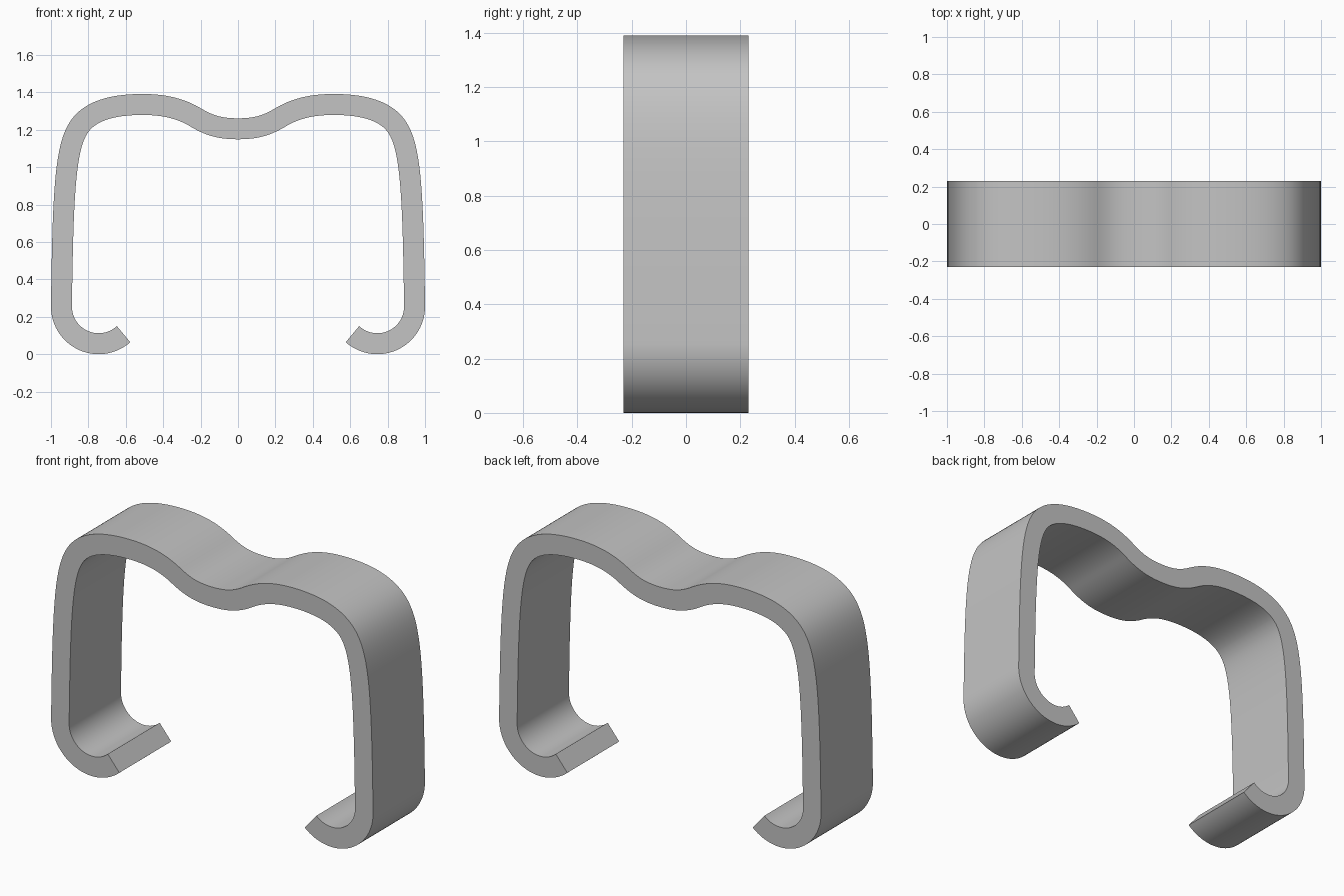
import bpy, bmesh, math
from mathutils import Vector
from mathutils.geometry import interpolate_bezier

cube = bpy.data.objects.get("Cube")
if cube:
    bpy.data.objects.remove(cube, do_unlink=True)

HALF_WALL = 0.056
HALF_DEPTH = 0.23

grey = bpy.data.materials.new("plain_grey")
grey.use_nodes = True
grey.diffuse_color = (0.55, 0.55, 0.55, 1)
grey.node_tree.nodes["Principled BSDF"].inputs["Base Color"].default_value = (0.55, 0.55, 0.55, 1)

# Centre line of one half: saddle, shoulder, side wall
segments = [
    [(0, 1.205), (0.09, 1.205), (0.15, 1.22), (0.225, 1.265)],
    [(0.225, 1.265), (0.31, 1.316), (0.40, 1.335), (0.51, 1.335)],
    [(0.51, 1.335), (0.65, 1.335), (0.755, 1.31), (0.82, 1.25)],
    [(0.82, 1.25), (0.92, 1.157), (0.935, 0.95), (0.944, 0.255)],
]
half = [Vector((0, 1.205))]
for seg in segments:
    half += [p.to_2d() for p in interpolate_bezier(*[Vector(p).to_3d() for p in seg], 20)[1:]]

# Curled foot
steps = 30
for i in range(1, steps + 1):
    a = math.radians(-132 * i / steps)
    half.append(Vector((0.745 + 0.199 * math.cos(a), 0.255 + 0.199 * math.sin(a))))

# Mirror the centre line
path = [Vector((-p.x, p.y)) for p in reversed(half[1:])] + half


# Thicken the centre line and extrude it in depth
bm = bmesh.new()
rings = []
for i, p in enumerate(path):
    t = (path[min(i + 1, len(path) - 1)] - path[max(i - 1, 0)]).normalized()
    n = Vector((-t.y, t.x)) * HALF_WALL
    ring = []
    for side, y in ((1, -1), (1, 1), (-1, 1), (-1, -1)):
        q = p + n * side
        ring.append(bm.verts.new((q.x, y * HALF_DEPTH, q.y)))
    rings.append(ring)
for a, b in zip(rings, rings[1:]):
    for k in range(4):
        m = (k + 1) % 4
        bm.faces.new((a[k], a[m], b[m], b[k]))
bm.faces.new(rings[0])
bm.faces.new(rings[-1])
bmesh.ops.recalc_face_normals(bm, faces=bm.faces)

mesh = bpy.data.meshes.new("clip_band")
bm.to_mesh(mesh)
bm.free()
mesh.materials.append(grey)
band = bpy.data.objects.new("clip_band", mesh)
bpy.context.collection.objects.link(band)
bpy.ops.object.select_all(action="DESELECT")
band.select_set(True)
bpy.context.view_layer.objects.active = band
bpy.ops.object.shade_smooth_by_angle(angle=math.radians(30))
